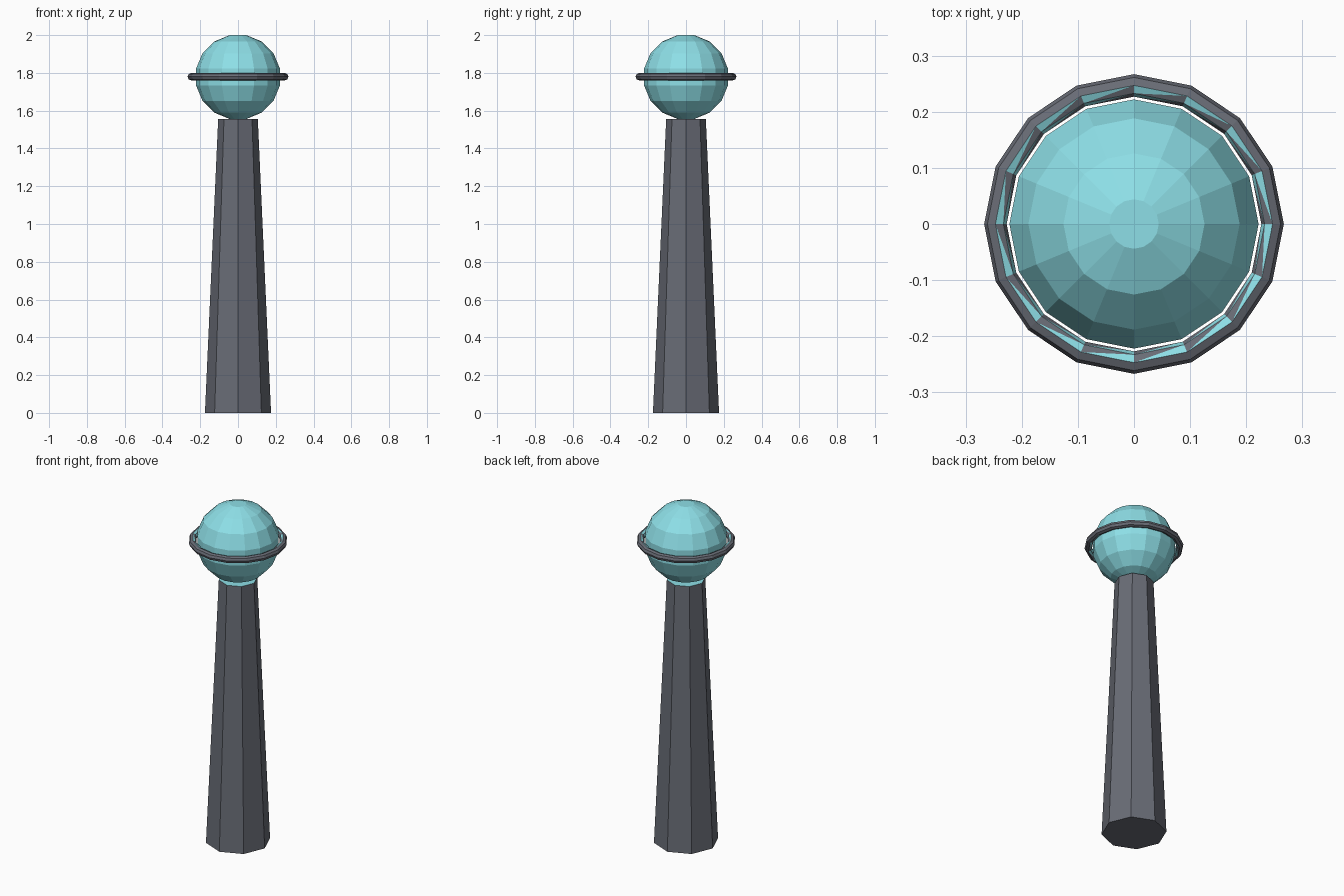
import bpy
import bmesh
from math import sin, cos, pi

cube = bpy.data.objects.get("Cube")
if cube:
    bpy.data.objects.remove(cube, do_unlink=True)


def material(name, colour):
    mat = bpy.data.materials.new(name)
    mat.use_nodes = True
    mat.diffuse_color = colour
    mat.node_tree.nodes["Principled BSDF"].inputs["Base Color"].default_value = colour
    return mat


stone = material("grey_stone", (0.14, 0.15, 0.18, 1))
glow = material("pale_cyan", (0.27, 0.74, 0.80, 1))


def add_rings(bm, profile, sides):
    """One circle of vertices for each (radius, height) pair."""
    return [[bm.verts.new((r * cos(2 * pi * i / sides), r * sin(2 * pi * i / sides), z))
             for i in range(sides)] for r, z in profile]


def finish(bm, name, materials):
    bmesh.ops.recalc_face_normals(bm, faces=bm.faces)
    mesh = bpy.data.meshes.new(name)
    bm.to_mesh(mesh)
    bm.free()
    for mat in materials:
        mesh.materials.append(mat)
    obj = bpy.data.objects.new(name, mesh)
    bpy.context.collection.objects.link(obj)
    return obj


def capped_lathe(name, profile, sides, materials, top_slot=0):
    bm = bmesh.new()
    rings = add_rings(bm, profile, sides)
    for low, high in zip(rings, rings[1:]):
        for i in range(sides):
            k = (i + 1) % sides
            bm.faces.new((low[i], low[k], high[k], high[i]))
    bm.faces.new(rings[0][::-1])
    bm.faces.new(rings[-1]).material_index = top_slot
    return finish(bm, name, materials)


# Tapered eight-sided column with a pale top face
capped_lathe("column", [(0.175, 0), (0.105, 1.555)], 8, [stone, glow], top_slot=1)

# Faceted orb with flat ends and an upright middle band
BANDS, RADIUS, CENTRE = 8, 0.2264, 1.778
angles = [pi * (n + 0.5) / BANDS for n in range(BANDS)]
orb_profile = [(RADIUS * sin(a), CENTRE - RADIUS * cos(a)) for a in angles]
capped_lathe("orb", orb_profile, 16, [glow])

# Thin ring around the orb, with pale triangles along its inner side
SIDES, TUBE = 16, 8
bm = bmesh.new()
ring_profile = [(0.247 + 0.02 * cos(2 * pi * j / TUBE), 1.78 + 0.02 * sin(2 * pi * j / TUBE))
                for j in range(TUBE)]
loops = add_rings(bm, ring_profile, SIDES)
for j in range(TUBE):
    here, after = loops[j], loops[(j + 1) % TUBE]
    inner = TUBE // 4 <= j < 3 * TUBE // 4
    for i in range(SIDES):
        a, b, c, d = here[i], here[i - 1], after[i - 1], after[i]
        if inner:
            bm.faces.new((a, b, d)).material_index = 1
            bm.faces.new((b, c, d))
        else:
            bm.faces.new((a, b, c, d))
finish(bm, "orbit_ring", [stone, glow])
